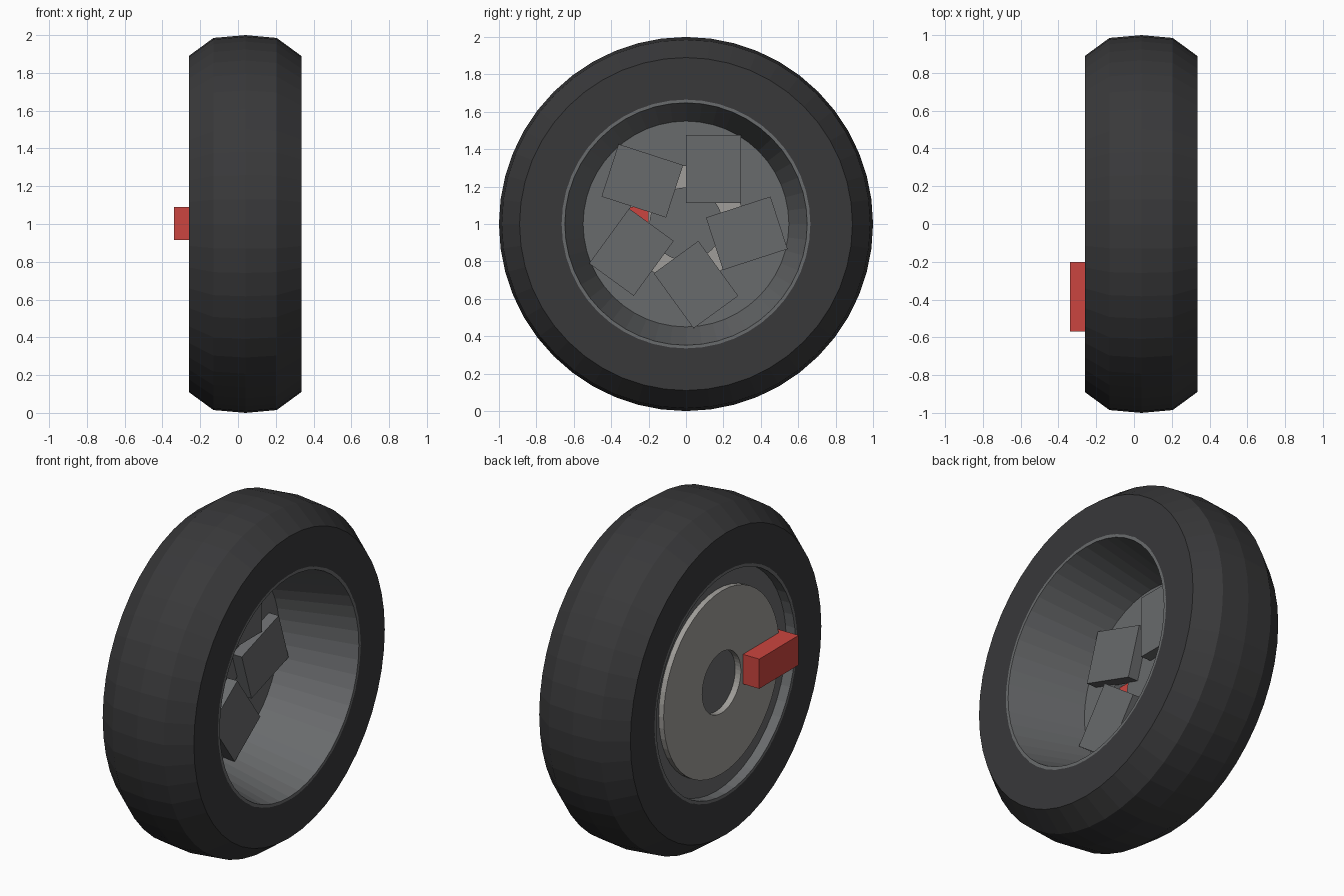
import bpy, bmesh
from math import sin, cos, tau, radians
from mathutils import Matrix, Vector

if "Cube" in bpy.data.objects:
    bpy.data.objects.remove(bpy.data.objects["Cube"])

SIDES = 48
CENTRE = Vector((0, 0, 1))


def material(name, rgb):
    m = bpy.data.materials.new(name)
    m.diffuse_color = (*rgb, 1)
    m.use_nodes = True
    m.node_tree.nodes["Principled BSDF"].inputs["Base Color"].default_value = m.diffuse_color
    return m


rubber = material("rubber", (0.04, 0.04, 0.042))
alloy = material("dark_alloy", (0.14, 0.145, 0.15))
steel = material("steel", (0.35, 0.34, 0.32))
red = material("red_paint", (0.6, 0.06, 0.05))


def finish(name, bm, mat):
    bmesh.ops.recalc_face_normals(bm, faces=bm.faces)
    me = bpy.data.meshes.new(name)
    bm.to_mesh(me)
    bm.free()
    me.materials.append(mat)
    ob = bpy.data.objects.new(name, me)
    bpy.context.collection.objects.link(ob)
    return ob


def lathe(name, profile, mat):
    """Spin a closed (x, radius) profile around the axle."""
    bm = bmesh.new()
    rings = [[bm.verts.new((x, r * sin(tau * i / SIDES), 1 + r * cos(tau * i / SIDES)))
              for i in range(SIDES)] for x, r in profile]
    for a, b in zip(rings, rings[1:] + rings[:1]):
        for i in range(SIDES):
            j = (i + 1) % SIDES
            bm.faces.new((a[i], a[j], b[j], b[i]))
    return finish(name, bm, mat)


def box(name, lo, hi, mat, angle=0):
    """Box between two corners, turned around the axle."""
    lo, hi = Vector(lo), Vector(hi)
    bm = bmesh.new()
    bmesh.ops.create_cube(bm, size=1, matrix=Matrix.Translation((lo + hi) / 2)
                          @ Matrix.Diagonal((*(hi - lo), 1)))
    bmesh.ops.rotate(bm, verts=bm.verts, cent=CENTRE, matrix=Matrix.Rotation(angle, 3, 'X'))
    return finish(name, bm, mat)


# Tyre with bevelled shoulders and a slightly crowned tread
lathe("tyre", [(-0.26, 0.665), (-0.26, 0.89), (-0.13, 0.985), (0.04, 1.0),
               (0.205, 0.985), (0.335, 0.89), (0.335, 0.665)], rubber)

# Rim: tapered dish with an open ring in its floor
lathe("rim", [(0.335, 0.667), (0.335, 0.648), (-0.115, 0.55), (-0.115, 0.31),
              (-0.2, 0.31), (-0.2, 0.648), (-0.26, 0.648), (-0.26, 0.667)], alloy)

# Hub in the middle of the opening
bm = bmesh.new()
bmesh.ops.create_cone(bm, cap_ends=True, segments=SIDES, radius1=0.195, radius2=0.195, depth=0.08,
                      matrix=Matrix.Translation((-0.155, 0, 1)) @ Matrix.Rotation(radians(90), 4, 'Y'))
finish("hub", bm, alloy)

# Five offset spoke blocks in a pinwheel
for i in range(5):
    box(f"spoke_{i + 1}", (-0.125, 0, 1.112), (-0.05, 0.295, 1.475), alloy, i * tau / 5)

# Brake disc and the caliper that clasps it
lathe("brake_disc", [(-0.232, 0.18), (-0.232, 0.54), (-0.195, 0.54), (-0.195, 0.18)], steel)
box("brake_caliper", (-0.338, -0.568, 0.915), (-0.15, -0.2, 1.09), red)
